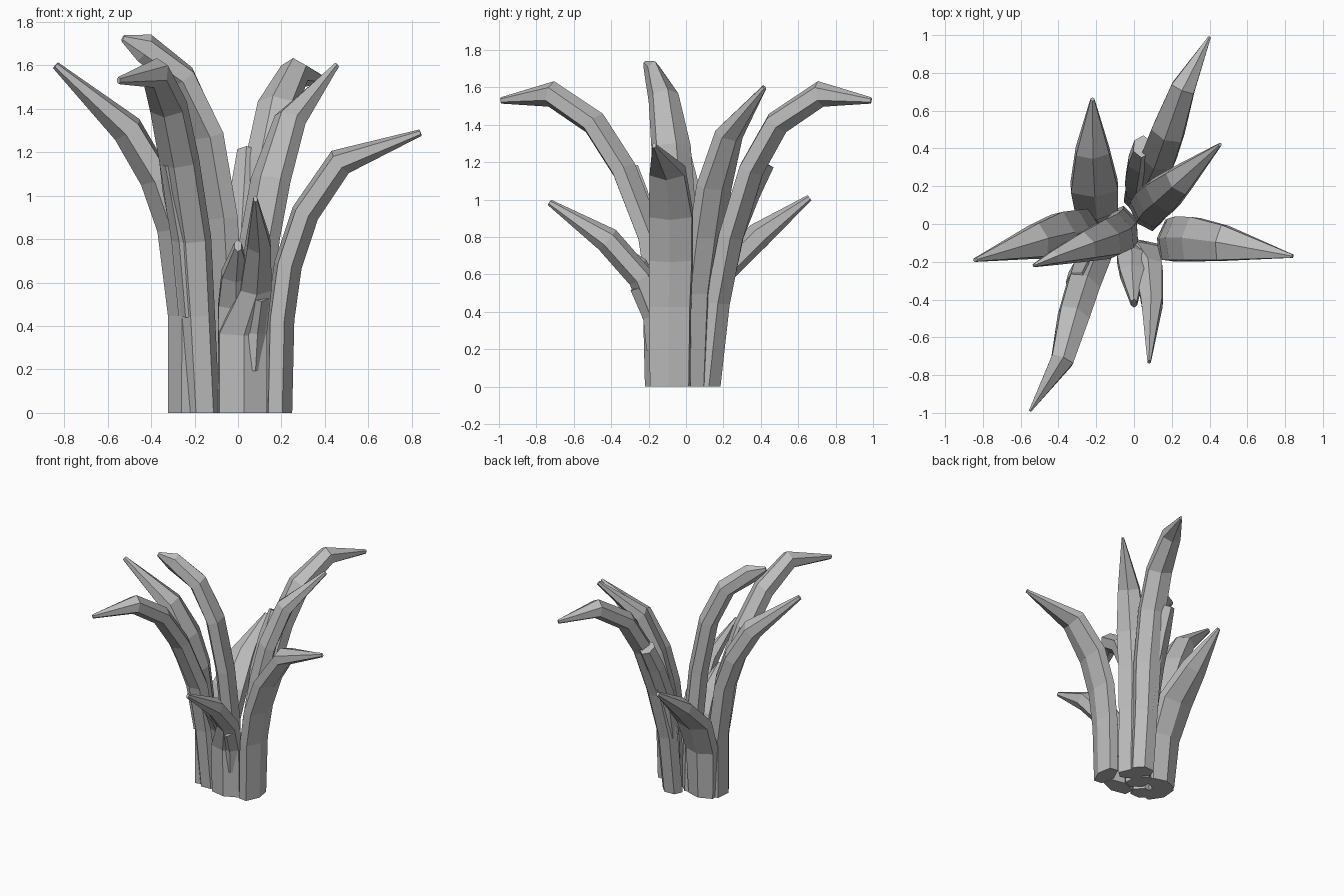
import bpy, bmesh, math
from mathutils import Vector

if "Cube" in bpy.data.objects:
    bpy.data.objects.remove(bpy.data.objects["Cube"])

# Single plain material
grey = bpy.data.materials.new("leaf grey")
grey.use_nodes = True
colour = (0.5, 0.5, 0.5, 1)
grey.diffuse_color = colour
grey.node_tree.nodes["Principled BSDF"].inputs["Base Color"].default_value = colour


def blade(name, path, width, thick, taper, tip=0.08):
    """Six-sided tapering blade with a ridge on its upper and lower side."""
    pts = [Vector(p) for p in path]
    heading = pts[-1] - pts[0]
    side = Vector((-heading.y, heading.x, 0)).normalized()
    bm = bmesh.new()
    rings = []
    last = len(pts) - 1
    for i, p in enumerate(pts):
        tangent = Vector()
        if i < last:
            tangent += (pts[i + 1] - p).normalized()
        if i > 0:
            tangent += (p - pts[i - 1]).normalized()
        if p.z == 0:
            tangent = Vector((0, 0, 1))
        normal = side.cross(tangent).normalized()
        # Width follows the taper; thickness stays full until the tip
        across = width / 2 * (tip if i == last else taper[i])
        deep = thick / 2 * (min(1, tip * 3) if i == last else 1)
        ring = []
        for n in range(6):
            a = math.radians(60 * n + 90)
            u = math.cos(a) / math.cos(math.radians(30))
            ring.append(bm.verts.new(p + side * u * across + normal * math.sin(a) * deep))
        rings.append(ring)
    for low, high in zip(rings, rings[1:]):
        for n in range(6):
            m = (n + 1) % 6
            bm.faces.new((low[n], low[m], high[m], high[n]))
    bm.faces.new(rings[0])
    bm.faces.new(rings[-1])
    bmesh.ops.recalc_face_normals(bm, faces=bm.faces[:])
    mesh = bpy.data.meshes.new(name)
    bm.to_mesh(mesh)
    bm.free()
    mesh.materials.append(grey)
    obj = bpy.data.objects.new(name, mesh)
    bpy.context.collection.objects.link(obj)


# Tall drooping leaves, front and back
droop = (0.85, 0.9, 1, 1, 0.95, 0.7)
blade("front_drooping_leaf",
      [(-.165, -.11, 0), (-.19, -.14, .45), (-.215, -.19, .8), (-.27, -.33, 1.16),
       (-.32, -.49, 1.41), (-.38, -.72, 1.565), (-.55, -.99, 1.53)], .17, .14, droop)
blade("back_drooping_leaf",
      [(.03, .12, 0), (.04, .17, .45), (.08, .24, .8), (.13, .35, 1.16),
       (.18, .49, 1.41), (.26, .72, 1.565), (.4, .99, 1.53)], .18, .14, droop)

# Tall upright leaves
upright = (0.9, 0.95, 1, 1, 0.75)
blade("right_outer_leaf",
      [(-.25, -.04, 0), (-.25, -.04, .45), (-.3, -.05, .85), (-.38, -.06, 1.08),
       (-.51, -.09, 1.305), (-.84, -.19, 1.6)], .24, .15, upright)
blade("right_inner_leaf",
      [(-.05, 0, 0), (-.05, -.02, .5), (-.075, -.05, .9), (-.14, -.08, 1.28),
       (-.26, -.12, 1.545), (-.43, -.18, 1.68), (-.53, -.22, 1.725)],
      .2, .14, (.9, .95, 1, 1, .75, .35))
blade("left_inner_leaf",
      [(.06, .05, 0), (.07, .07, .5), (.1, .11, .8), (.15, .15, 1.07),
       (.24, .23, 1.35), (.455, .42, 1.6)], .2, .13, upright)

# Lower side leaf
blade("left_outer_leaf",
      [(.185, -.085, 0), (.195, -.085, .43), (.23, -.08, .68), (.31, -.08, .92),
       (.47, -.1, 1.155), (.84, -.17, 1.29)], .22, .13, (.95, 1, 1.05, 1.05, .85))

# Short leaves
blade("front_short_leaf",
      [(.02, -.15, 0), (.02, -.16, .37), (.08, -.24, .58), (.095, -.42, .785),
       (.08, -.73, .985)], .22, .14, (1, 1, .65, .5))
blade("back_short_leaf",
      [(-.19, .06, 0), (-.2, .09, .37), (-.21, .2, .62), (-.22, .39, .81),
       (-.22, .66, 1.01)], .25, .14, (.8, .9, 1, .7))

# Blunt side lobes that end part way up the leaves
blade("back_drooping_lobe",
      [(.02, .17, .45), (.02, .24, .8), (.035, .33, 1.03), (.045, .41, 1.2)],
      .13, .13, (.9, 1, 1), .7)
blade("front_drooping_lobe",
      [(-.21, -.14, .45), (-.24, -.19, .8), (-.28, -.26, 1.03), (-.305, -.31, 1.16)],
      .12, .13, (.8, .9, 1), .8)
blade("front_short_lobe",
      [(-.01, -.14, .3), (-.01, -.18, .5), (-.01, -.26, .64), (.0, -.42, .77)],
      .16, .12, (1, 1, .8), .2)
blade("front_short_side_lobe",
      [(.06, -.15, .2), (.07, -.17, .38), (.09, -.24, .54)],
      .12, .13, (.8, .9), .8)
